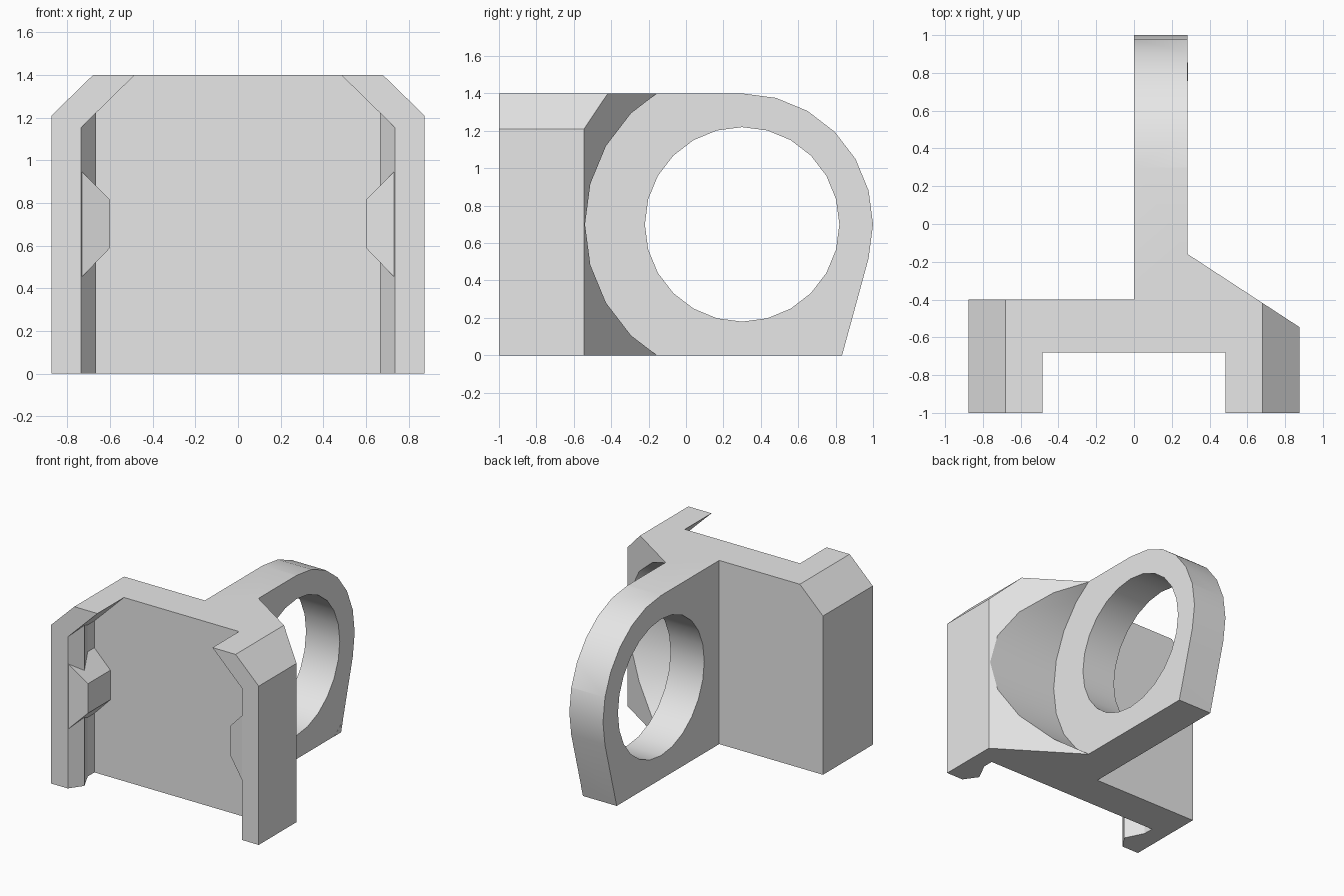
import bpy, bmesh
from math import cos, sin, radians

if "Cube" in bpy.data.objects:
    bpy.data.objects.remove(bpy.data.objects["Cube"], do_unlink=True)

grey = bpy.data.materials.new("plain_grey")
grey.use_nodes = True
grey.diffuse_color = (0.8, 0.8, 0.8, 1)
grey.node_tree.nodes["Principled BSDF"].inputs["Base Color"].default_value = (0.8, 0.8, 0.8, 1)

RING_Y, RING_Z = 0.3, 0.7


def prism(name, points, axis, low, high):
    """Extrude a flat outline along one axis."""
    def place(a, b, depth):
        return {"x": (depth, a, b), "y": (a, depth, b), "z": (a, b, depth)}[axis]
    bm = bmesh.new()
    near = [bm.verts.new(place(a, b, low)) for a, b in points]
    far = [bm.verts.new(place(a, b, high)) for a, b in points]
    bm.faces.new(near)
    bm.faces.new(far)
    for i in range(len(points)):
        j = (i + 1) % len(points)
        bm.faces.new((near[i], near[j], far[j], far[i]))
    bmesh.ops.recalc_face_normals(bm, faces=bm.faces)
    mesh = bpy.data.meshes.new(name)
    bm.to_mesh(mesh)
    bm.free()
    mesh.materials.append(grey)
    obj = bpy.data.objects.new(name, mesh)
    bpy.context.collection.objects.link(obj)
    return obj


def arc(radius, start, end):
    """Points of a 24-sided circle around the ring axis."""
    return [(RING_Y + radius * cos(radians(t)), RING_Z + radius * sin(radians(t)))
            for t in range(start, end + 1, 15)]


def combine(target, tool, operation):
    """Apply a boolean and discard the tool."""
    mod = target.modifiers.new("combine", "BOOLEAN")
    mod.operation = operation
    mod.solver = "EXACT"
    mod.object = tool
    tool.hide_render = True
    bpy.ops.object.select_all(action="DESELECT")
    bpy.context.view_layer.objects.active = target
    target.select_set(True)
    bpy.ops.object.modifier_apply(modifier=mod.name)
    bpy.data.objects.remove(tool, do_unlink=True)


# Plan outline: back plate, grooved side rails, sloped gusset and ring arm
groove = [(0.735, -1.1), (0.735, -1), (0.665, -0.9), (0.735, -0.76), (0.735, -0.68)]
plan = [(-1, -1.1)] + [(-x, y) for x, y in groove] + groove[::-1]
plan += [(1, -1.1), (1, -0.627), (0.285, -0.16), (0.285, 1.2), (0, 1.2), (0, -0.4), (-1, -0.4)]
bracket = prism("ring_bracket", plan, "z", -0.1, 1.5)

# Top hooks and mid-height catches on both rails
for side in (-1, 1):
    hook = [(0.74, 1.15), (0.74, 1.6), (0.281, 1.6)]
    combine(bracket, prism("hook", [(side * x, z) for x, z in hook], "y", -1.2, -0.6), "UNION")
    catch = [(0.6, 0.59), (0.74, 0.445), (0.74, 0.955), (0.6, 0.815)]
    block = prism("catch", [(side * x, z) for x, z in catch], "y", -0.999, -0.6)
    for v in block.data.vertices:
        if v.co.y < -0.9 and abs(v.co.x) < 0.7:
            v.co.y = -0.95
    combine(bracket, block, "UNION")

# Trim to the front outline with chamfered shoulders
half = [(0.875, 0), (0.875, 1.21), (0.475, 1.6)]
front = half + [(-x, z) for x, z in reversed(half)]
combine(bracket, prism("front_outline", front, "y", -1, 1.3), "INTERSECT")

# Trim to the side outline with the rounded ring end
profile = [(-1.3, -0.2), (0.78, -0.2)] + arc(0.7, -15, 90) + [(-1.3, 1.4)]
combine(bracket, prism("side_outline", profile, "x", -1.2, 1.2), "INTERSECT")

# Ring hole and the round clearance through the gusset
combine(bracket, prism("hole_cutter", arc(0.52, 0, 345), "x", -0.2, 0.6), "DIFFERENCE")
combine(bracket, prism("clearance_cutter", arc(0.84, 0, 345), "x", 0.284, 1.2), "DIFFERENCE")

bpy.ops.object.shade_smooth_by_angle(angle=radians(20))
